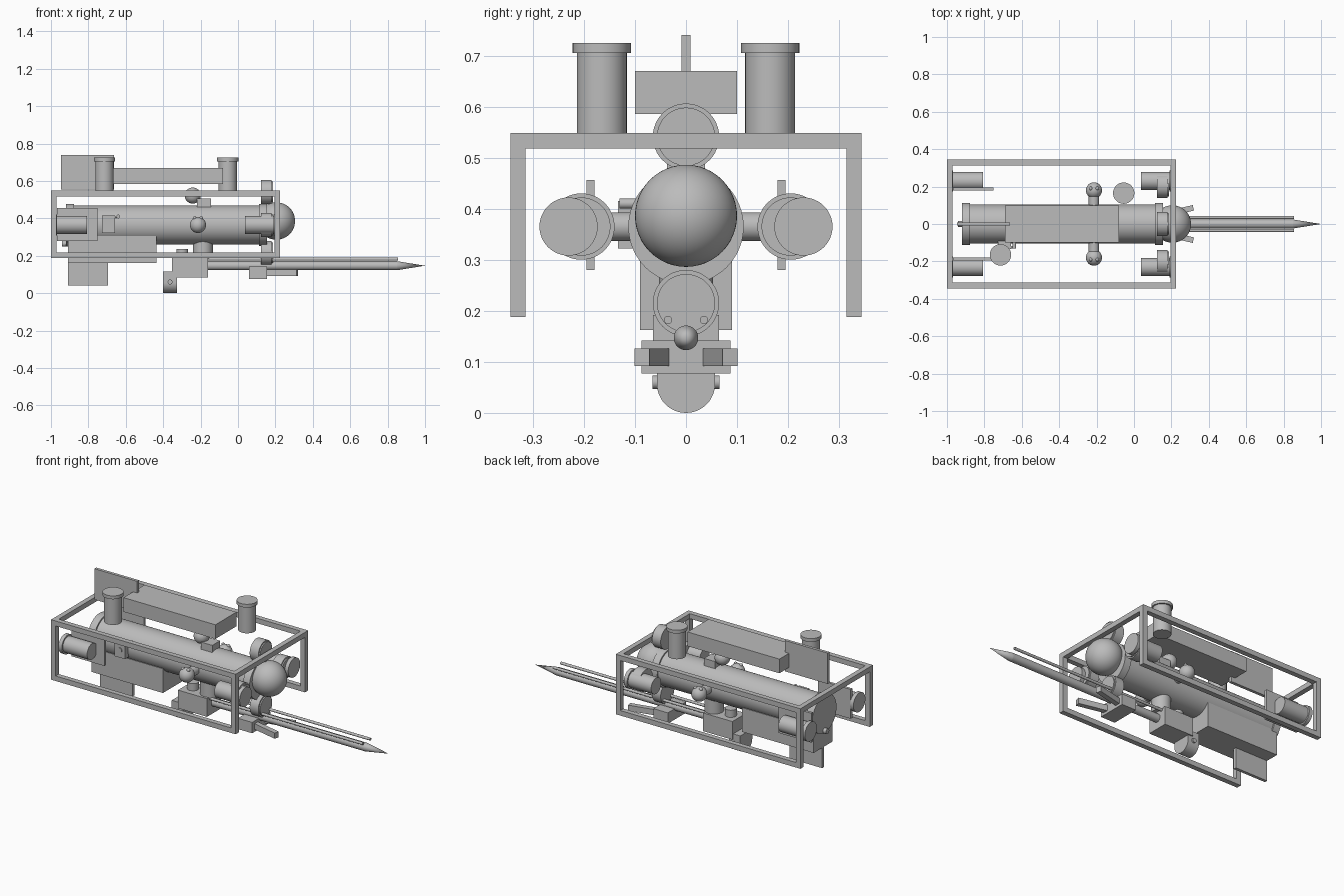
import bpy, math
from mathutils import Vector

cube = bpy.data.objects.get("Cube")
if cube:
    bpy.data.objects.remove(cube, do_unlink=True)

grey = bpy.data.materials.new("plain_grey")
grey.use_nodes = True
colour = (0.5, 0.5, 0.5, 1)
grey.diffuse_color = colour
grey.node_tree.nodes["Principled BSDF"].inputs["Base Color"].default_value = colour


def finish(name, smooth=False):
    ob = bpy.context.object
    ob.name = name
    ob.data.materials.append(grey)
    if smooth:
        bpy.ops.object.shade_smooth_by_angle(angle=math.radians(35))
    return ob


def box(name, x, y, z):
    """Box from three (low, high) ranges."""
    lo, hi = zip(x, y, z)
    lo, hi = Vector(lo), Vector(hi)
    bpy.ops.mesh.primitive_cube_add(size=1, location=(lo + hi) / 2)
    bpy.context.object.scale = hi - lo
    bpy.ops.object.transform_apply(location=False, rotation=False)
    return finish(name)


def rod(name, start, end, r, tip=None):
    """Cylinder between two points; a cone if a tip radius is given."""
    a, b = Vector(start), Vector(end)
    bpy.ops.mesh.primitive_cone_add(vertices=48, radius1=r, radius2=r if tip is None else tip,
                                    depth=(b - a).length, location=(a + b) / 2)
    bpy.context.object.rotation_euler = (b - a).to_track_quat('Z', 'Y').to_euler()
    return finish(name, True)


def x_rod(name, x0, x1, y, z, r, tip=None):
    return rod(name, (x0, y, z), (x1, y, z), r, tip)


def ball(name, loc, r):
    bpy.ops.mesh.primitive_uv_sphere_add(segments=48, ring_count=24, radius=r, location=loc)
    return finish(name, True)


# Hull with end collars and round nose
AXIS = 0.365
x_rod("hull", -0.92, 0.155, 0, AXIS, 0.104)
x_rod("rear_collar", -0.92, -0.877, 0, AXIS, 0.113)
x_rod("front_collar", 0.112, 0.155, 0, AXIS, 0.113)
ball("nose_dome", (0.205, 0, 0.386), 0.1)
x_rod("rear_plug", -0.94, -0.9, 0, 0.265, 0.016)

# Open frame
T = 0.03
for s, side in ((-1, "right"), (1, "left")):
    y = sorted((s * 0.344, s * (0.344 - T)))
    for z, level in ((0.188, "lower"), (0.518, "upper")):
        box(f"{side}_{level}_rail", (-1, 0.225), y, (z, z + T))
    for x, end in ((-1, "rear"), (0.195, "front")):
        box(f"{side}_{end}_post", (x, x + T), y, (0.188, 0.548))
for x, end in ((-1, "rear"), (0.195, "front")):
    box(f"{end}_crossbar", (x, x + T), (-0.344, 0.344), (0.518, 0.548))

# Float block, fins and belly box
box("float_block", (-0.69, -0.08), (-0.1, 0.1), (0.585, 0.67))
box("top_fin", (-0.947, -0.663), (-0.009, 0.009), (0.555, 0.74))
box("belly_box", (-0.91, -0.435), (-0.09, 0.09), (0.162, 0.307))
box("belly_fin", (-0.91, -0.695), (-0.009, 0.009), (0.04, 0.165))

# Vertical thrusters
for x, y in ((-0.714, -0.165), (-0.055, 0.165)):
    rod("vertical_thruster", (x, y, 0.547), (x, y, 0.706), 0.049)
    rod("vertical_thruster_cap", (x, y, 0.705), (x, y, 0.725), 0.057)

# Side thrusters, side plates and side camera balls
for s in (-1, 1):
    y = s * 0.23
    x_rod("rear_thruster", -0.97, -0.807, y, AXIS, 0.048)
    x_rod("rear_thruster_cap", -0.99, -0.968, y, AXIS, 0.057)
    x_rod("front_thruster", 0.037, 0.2, y, AXIS, 0.048)
    x_rod("front_thruster_cap", 0.19, 0.212, y, AXIS, 0.057)
    box("side_plate", (-0.968, -0.75), sorted((s * 0.179, s * 0.195)), (0.28, 0.456))
    rod("side_strut", (-0.214, s * 0.09, AXIS), (-0.214, s * 0.15, AXIS), 0.028)
    ball("side_ball", (-0.214, s * 0.18, AXIS), 0.043)
    for dx in (-0.018, 0.018):
        ball("side_ball_eye", (-0.214 + dx, s * 0.19, AXIS + 0.036), 0.01)

# Lamps around the nose
for y, z in ((0, 0.541), (0, 0.215), (-0.205, AXIS), (0.205, AXIS)):
    x_rod("nose_lamp", 0.123, 0.18, y, z, 0.065)
    x_rod("nose_lamp_lens", 0.175, 0.187, y, z, 0.057)

# Top camera ball and mount
ball("top_ball", (-0.242, 0, 0.522), 0.043)
box("top_mount", (-0.22, -0.145), (-0.037, 0.037), (0.45, 0.505))

# Small control panel on the right of the hull
box("panel", (-0.727, -0.658), (-0.133, -0.09), (0.322, 0.415))
rod("panel_knob", (-0.692, -0.138, 0.367), (-0.692, -0.12, 0.367), 0.016)
rod("panel_peg", (-0.64, -0.13, 0.41), (-0.64, -0.07, 0.41), 0.01)
x_rod("panel_pin", -0.665, -0.635, -0.124, 0.408, 0.006)

# Under-slung tool box
box("tool_box", (-0.353, -0.16), (-0.065, 0.065), (0.083, 0.192))
rod("tool_stud", (-0.187, 0, 0.185), (-0.187, 0, 0.28), 0.053)
rod("tool_knob", (-0.298, 0, 0.185), (-0.298, 0, 0.235), 0.032)
x_rod("lower_drum", -0.4, -0.326, 0, 0.057, 0.057)
box("drum_bracket", (-0.4, -0.326), (-0.057, 0.057), (0.057, 0.115))
rod("drum_pin", (-0.363, -0.066, 0.06), (-0.363, 0.066, 0.06), 0.013)

# Lance with guide rods
x_rod("lance", -0.17, 0.85, 0, 0.147, 0.024)
x_rod("lance_tip", 0.85, 1.0, 0, 0.147, 0.024, 0)
for s in (-1, 1):
    x_rod("guide_rod", -0.17, 0.855, s * 0.035, 0.182, 0.008)

# Gripper
box("gripper_base", (0.06, 0.155), (-0.087, 0.087), (0.077, 0.142))
for s in (-1, 1):
    jaw = box("gripper_jaw", (0.12, 0.32), (s * 0.064 - 0.015, s * 0.064 + 0.015), (0.092, 0.126))
    jaw.rotation_euler.z = s * math.radians(13)
